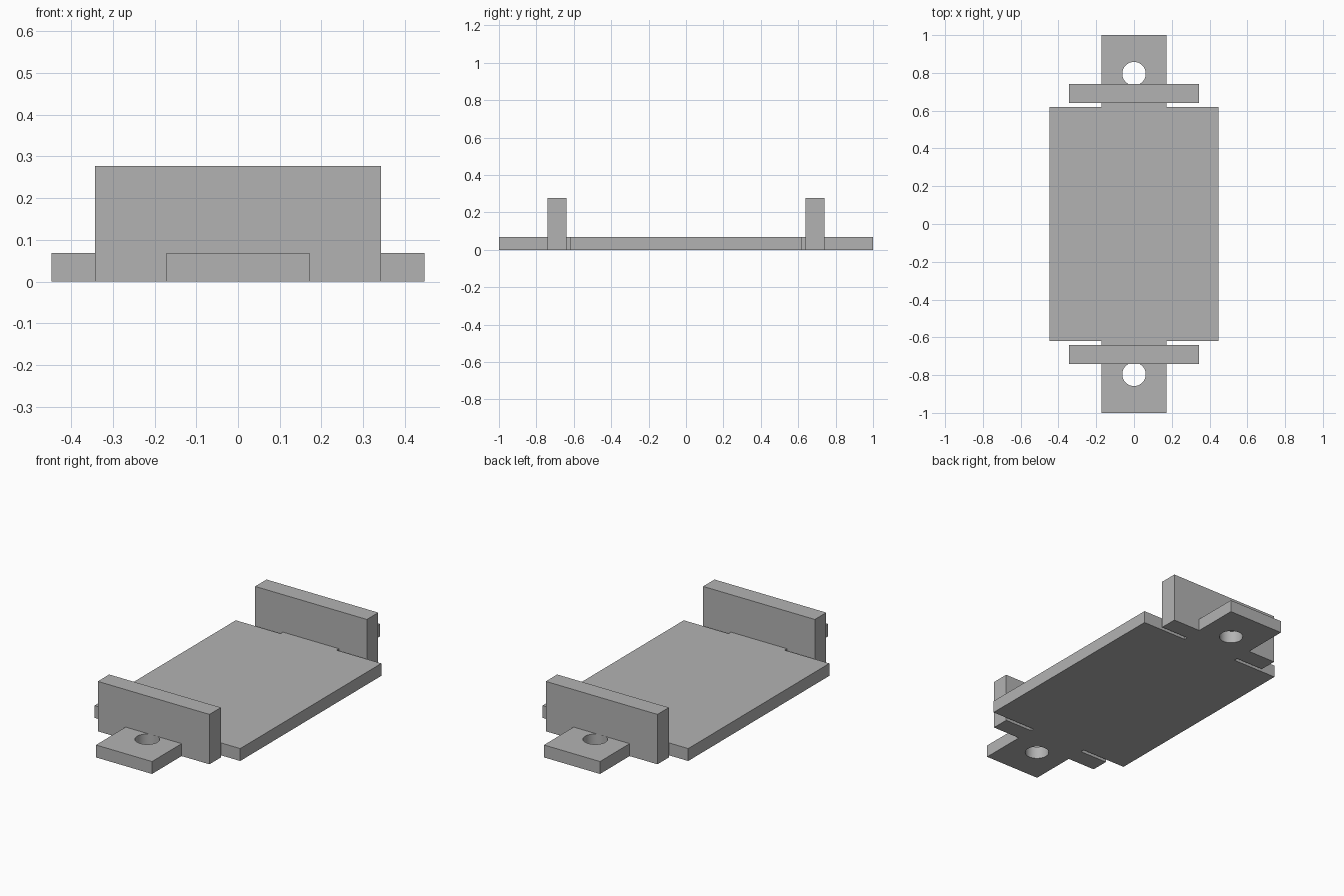
import bpy
import bmesh
from math import cos, sin, pi, radians

cube = bpy.data.objects.get("Cube")
if cube:
    bpy.data.objects.remove(cube)

THICK = 0.069                      # base plate thickness
WALL_X, WALL_IN, WALL_OUT, WALL_TOP = 0.343, 0.64, 0.74, 0.277
PLATE_X, PLATE_Y, TAB_X = 0.447, 0.619, 0.172
HOLE_Y, HOLE_R, HOLE_SIDES = 0.796, 0.062, 48

grey = bpy.data.materials.new("plain_grey")
grey.use_nodes = True
colour = (0.45, 0.45, 0.45, 1)
grey.diffuse_color = colour
grey.node_tree.nodes["Principled BSDF"].inputs["Base Color"].default_value = colour


def add_loop(curve, points):
    spline = curve.splines.new('POLY')
    spline.points.add(len(points) - 1)
    for p, (x, y) in zip(spline.points, points):
        p.co = (x, y, 0, 1)
    spline.use_cyclic_u = True


# Base: plate, slotted necks, wall feet and tabs in one outline with bolt holes
quarter = [(PLATE_X, PLATE_Y), (TAB_X, PLATE_Y), (TAB_X, WALL_IN),
           (WALL_X, WALL_IN), (WALL_X, WALL_OUT), (TAB_X, WALL_OUT), (TAB_X, 1)]
half = quarter + [(-x, y) for x, y in reversed(quarter)]
outline = half + [(-x, -y) for x, y in half]

curve = bpy.data.curves.new("base_outline", 'CURVE')
curve.dimensions = '2D'
curve.fill_mode = 'BOTH'
curve.extrude = THICK / 2
add_loop(curve, outline)
for side in (-1, 1):
    turn = [2 * pi * i / HOLE_SIDES for i in range(HOLE_SIDES)]
    add_loop(curve, [(HOLE_R * cos(a), side * HOLE_Y + HOLE_R * sin(a)) for a in turn])

base = bpy.data.objects.new("base_plate", curve)
bpy.context.collection.objects.link(base)
bpy.ops.object.select_all(action='DESELECT')
base.select_set(True)
bpy.context.view_layer.objects.active = base
bpy.ops.object.convert(target='MESH')
base = bpy.context.object
base.name = "base_plate"

bm = bmesh.new()
bm.from_mesh(base.data)
bmesh.ops.remove_doubles(bm, verts=bm.verts, dist=0.0001)
bmesh.ops.translate(bm, verts=bm.verts, vec=(0, 0, THICK / 2))
bmesh.ops.recalc_face_normals(bm, faces=bm.faces)
bm.to_mesh(base.data)
bm.free()
base.data.materials.clear()
base.data.materials.append(grey)
bpy.ops.object.shade_smooth_by_angle(angle=radians(30))

# Upright end walls standing on the feet of the base
for name, side in (("front_wall", -1), ("back_wall", 1)):
    bpy.ops.mesh.primitive_cube_add(
        size=1, location=(0, side * (WALL_IN + WALL_OUT) / 2, (THICK + WALL_TOP) / 2))
    wall = bpy.context.object
    wall.name = name
    wall.scale = (2 * WALL_X, WALL_OUT - WALL_IN, WALL_TOP - THICK)
    bpy.ops.object.transform_apply(location=False, rotation=False, scale=True)
    wall.data.materials.append(grey)
